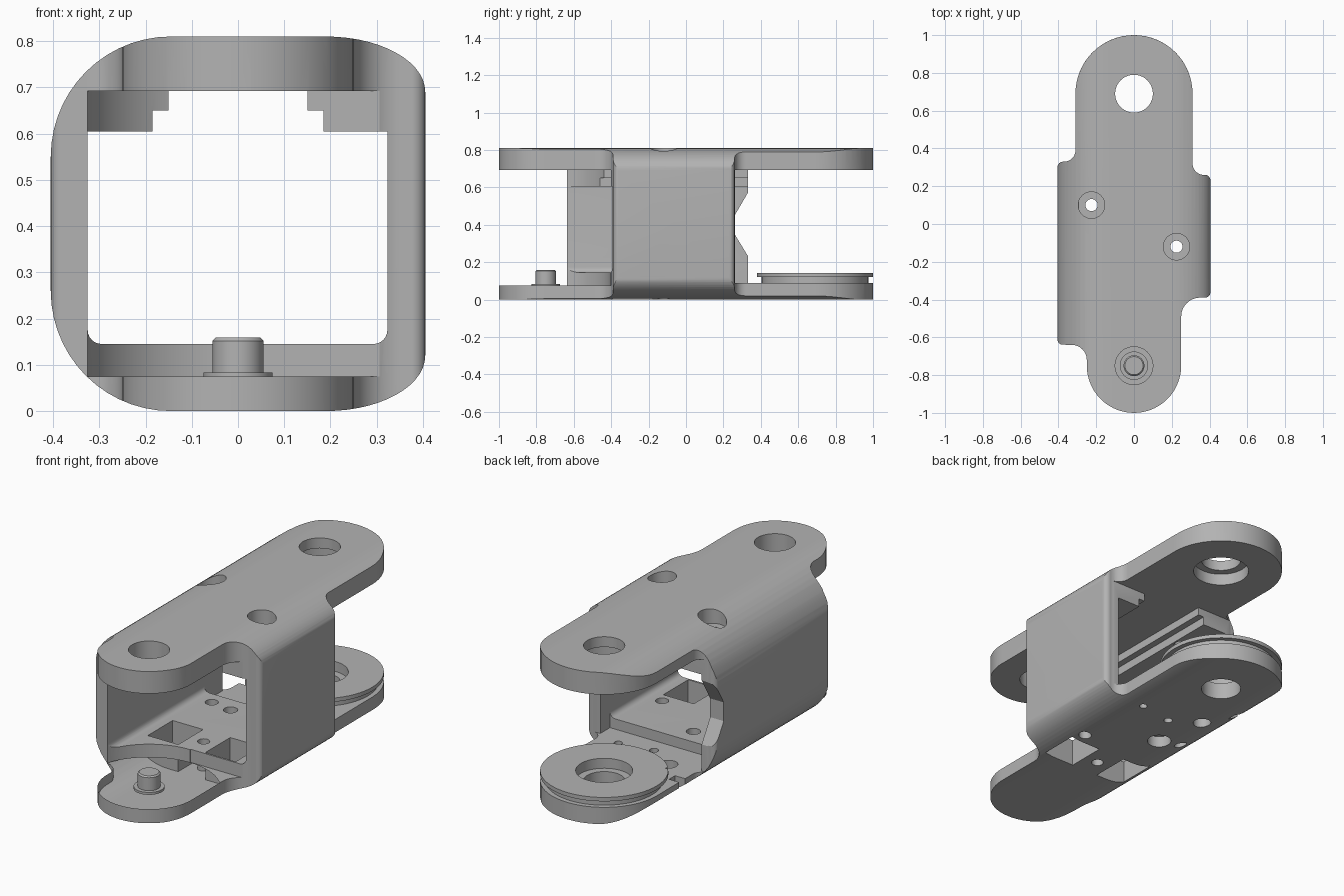
import bpy, bmesh, math
from mathutils import Vector, Matrix

old = bpy.data.objects.get("Cube")
if old:
    bpy.data.objects.remove(old, do_unlink=True)

COL = (0.45, 0.45, 0.45, 1)
grey = bpy.data.materials.new("machined grey")
grey.use_nodes = True
grey.diffuse_color = COL
grey.node_tree.nodes["Principled BSDF"].inputs["Base Color"].default_value = COL


def make_object(name, bm):
    bmesh.ops.remove_doubles(bm, verts=bm.verts, dist=1e-5)
    bmesh.ops.recalc_face_normals(bm, faces=bm.faces)
    mesh = bpy.data.meshes.new(name)
    bm.to_mesh(mesh)
    bm.free()
    mesh.materials.append(grey)
    obj = bpy.data.objects.new(name, mesh)
    bpy.context.collection.objects.link(obj)
    return obj


def rounded(corners, steps=14):
    """Outline with corners (u, v, radius before, radius after)."""
    out = []
    for i, c in enumerate(corners):
        p = Vector(c[:2])
        if len(c) == 2:
            out.append(p)
            continue
        r_in, r_out = c[2], c[-1]
        a = (Vector(corners[i - 1][:2]) - p).normalized() * r_in
        b = (Vector(corners[(i + 1) % len(corners)][:2]) - p).normalized() * r_out
        for k in range(steps + 1):
            t = math.pi / 2 * k / steps
            q = p + a * (1 - math.sin(t)) + b * (1 - math.cos(t))
            if not out or (q - out[-1]).length > 1e-4:
                out.append(q)
    if (out[0] - out[-1]).length < 1e-4:
        out.pop()
    return out


def prism(name, outline, axis, lo, hi):
    """Extrude an outline along x, y or z."""
    place = {"x": lambda u, v, w: (w, u, v),
             "y": lambda u, v, w: (u, w, v),
             "z": lambda u, v, w: (u, v, w)}[axis]
    bm = bmesh.new()
    rings = [[bm.verts.new(place(u, v, w)) for u, v in outline] for w in (lo, hi)]
    for ring in rings:
        bm.faces.new(ring)
    n = len(outline)
    for i in range(n):
        j = (i + 1) % n
        bm.faces.new((rings[0][i], rings[0][j], rings[1][j], rings[1][i]))
    return make_object(name, bm)


def box(x0, x1, y0, y1, z0, z1):
    return prism("cutter", [(x0, y0), (x1, y0), (x1, y1), (x0, y1)], "z", z0, z1)


def drill(x, y, r, z0=-0.1, z1=1.0, n=40):
    ring = [(x + r * math.cos(2 * math.pi * k / n), y + r * math.sin(2 * math.pi * k / n))
            for k in range(n)]
    return prism("cutter", ring, "z", z0, z1)


def lathe(name, profile, y, n=64):
    """Revolve a closed (radius, z) profile about a vertical axis."""
    bm = bmesh.new()
    rings = [[bm.verts.new((r * math.cos(2 * math.pi * k / n),
                            y + r * math.sin(2 * math.pi * k / n), z))
              for r, z in profile] for k in range(n)]
    m = len(profile)
    for k in range(n):
        a, b = rings[k], rings[(k + 1) % n]
        for i in range(m):
            j = (i + 1) % m
            if profile[i][0] + profile[j][0] > 0.001:
                bm.faces.new((a[i], a[j], b[j], b[i]))
    bmesh.ops.dissolve_degenerate(bm, dist=1e-6, edges=bm.edges)
    return make_object(name, bm)


def combine(obj, other, op="DIFFERENCE"):
    other.hide_render = True
    mod = obj.modifiers.new("cut", "BOOLEAN")
    mod.operation, mod.solver, mod.object = op, "EXACT", other
    bpy.context.view_layer.objects.active = obj
    bpy.ops.object.modifier_apply(modifier=mod.name)
    bpy.data.objects.remove(other, do_unlink=True)


# Bracket: rounded tube section trimmed to the plan outline
section = rounded([(-0.405, 0, 0.26), (0.405, 0, 0.215, 0.12),
                   (0.405, 0.81, 0.12, 0.215), (-0.405, 0.81, 0.26)])
plan = rounded([(-0.25, -1, 0.25), (0.25, -1, 0.25), (0.25, -0.39, 0.1),
                (0.405, -0.39, 0.03), (0.405, 0.26, 0.03), (0.31, 0.26, 0.06),
                (0.31, 1, 0.31), (-0.31, 1, 0.31), (-0.31, 0.33, 0.06),
                (-0.405, 0.33, 0.03), (-0.405, -0.64, 0.03), (-0.25, -0.64, 0.08)])
bracket = prism("hinge_bracket", section, "y", -1.1, 1.1)
combine(bracket, prism("cutter", plan, "z", -0.1, 1), "INTERSECT")

# Cavity with stepped ledges under the top plate
TOP = 0.692
cavity = rounded([(-0.325, 0.145, 0.03), (0.323, 0.145, 0.03), (0.323, 0.605),
                  (0.185, 0.605), (0.185, 0.65), (0.15, 0.65), (0.15, TOP),
                  (-0.15, TOP), (-0.15, 0.65), (-0.185, 0.65), (-0.185, 0.605),
                  (-0.325, 0.605)], 6)
combine(bracket, prism("cutter", cavity, "y", -1.2, 1.2))

# Front clearance around the pin, and rear clearance for the pulley
cutters = [drill(0, -0.75, 0.345, 0.075, TOP, 80),
           box(0, 0.6, -1.2, -0.4, 0.075, TOP),
           box(-0.6, 0.6, -1.2, -0.637, 0.075, TOP),
           box(-0.6, 0.6, 0.332, 1.2, 0.09, TOP),
           box(0, 0.6, 0.262, 1.2, 0.09, TOP),
           box(-0.325, 0.323, 0.18, 1.2, 0.09, 0.4)]

# Notch in the rear edge of one side wall
cutters.append(prism("cutter", [(0.4, 0.12), (0.26, 0.35), (0.26, 0.45), (0.4, 0.69)],
                     "x", -0.5, -0.3))

# Hinge holes
cutters += [drill(0, -0.75, 0.1, 0.5, 1), drill(0, 0.69, 0.1),
            drill(0, 0.69, 0.14, 0.5, 0.755)]

# Counterbored screw holes
for x, y in ((-0.225, 0.1), (0.225, -0.12)):
    cutters += [drill(x, y, 0.032), drill(x, y, 0.07, 0.73, 1)]
cutters += [drill(-0.1, 0.08, 0.035, -0.1, 0.3), drill(-0.1, 0.08, 0.06, -0.1, 0.06)]

# Floor windows and small holes
for x in (-0.17, 0.17):
    cutters.append(box(x - 0.09, x + 0.09, -0.39, -0.18, -0.1, 0.3))
for x, y, r in ((0, -0.29, 0.03), (0.19, 0.3, 0.02), (0, 0.27, 0.022), (-0.15, 0.36, 0.045)):
    cutters.append(drill(x, y, r, -0.1, 0.3))
cutters.append(box(-0.4, -0.25, 0.45, 0.5, -0.1, 0.3))
for c in cutters:
    combine(bracket, c)

# Grooved pulley ring on the rear of the floor
pulley = lathe("pulley_ring", [(0.138, 0.085), (0.285, 0.085), (0.285, 0.122), (0.31, 0.122),
                               (0.31, 0.143), (0.138, 0.143)], 0.69)
combine(pulley, box(-0.4, -0.23, 0.45, 0.5, 0, 0.3))

# Pivot pin with collar on the front of the floor
pin = lathe("pivot_pin", [(0, 0.07), (0.075, 0.07), (0.075, 0.083), (0.055, 0.083),
                          (0.055, 0.152), (0.048, 0.159), (0, 0.159)], -0.75, 40)

for obj in (bracket, pulley, pin):
    bpy.ops.object.select_all(action="DESELECT")
    obj.select_set(True)
    bpy.context.view_layer.objects.active = obj
    bpy.ops.object.shade_smooth_by_angle(angle=math.radians(25))
